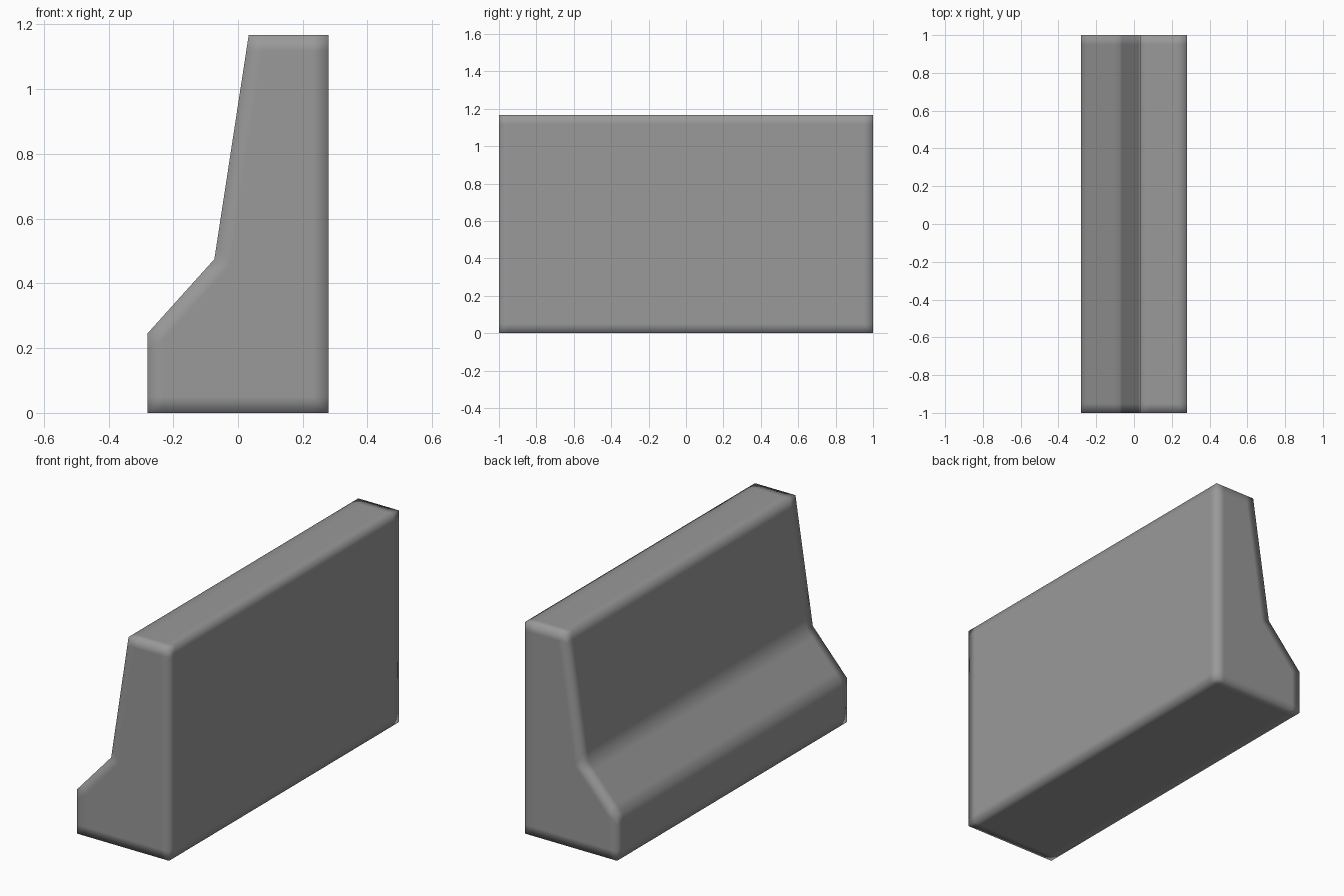
import bpy, bmesh

if "Cube" in bpy.data.objects:
    bpy.data.objects.remove(bpy.data.objects["Cube"])

# Side profile of the barrier (x, z)
PROFILE = [(-0.28, 0), (0.28, 0), (0.28, 1.167), (0.033, 1.167),
           (-0.073, 0.475), (-0.28, 0.245)]

bm = bmesh.new()

# Extrude the profile along y
front = bm.faces.new([bm.verts.new((x, -1, z)) for x, z in PROFILE])
ext = bmesh.ops.extrude_face_region(bm, geom=[front], use_keep_orig=True)
new_verts = [g for g in ext["geom"] if isinstance(g, bmesh.types.BMVert)]
bmesh.ops.translate(bm, verts=new_verts, vec=(0, 2, 0))
bmesh.ops.recalc_face_normals(bm, faces=bm.faces[:])

# Square-profile bevel: support loops beside each edge, outline stays sharp
bmesh.ops.bevel(bm, geom=bm.edges[:], affect='EDGES', offset=0.05,
                offset_type='OFFSET', segments=2, profile=1.0)
for f in bm.faces:
    f.smooth = True

mesh = bpy.data.meshes.new("concrete_barrier")
bm.to_mesh(mesh)
bm.free()
barrier = bpy.data.objects.new("concrete_barrier", mesh)
bpy.context.collection.objects.link(barrier)

# Dark grey concrete
concrete = bpy.data.materials.new("dark_concrete")
concrete.diffuse_color = (0.32, 0.32, 0.32, 1)
concrete.use_nodes = True
concrete.node_tree.nodes["Principled BSDF"].inputs["Base Color"].default_value = concrete.diffuse_color
mesh.materials.append(concrete)
